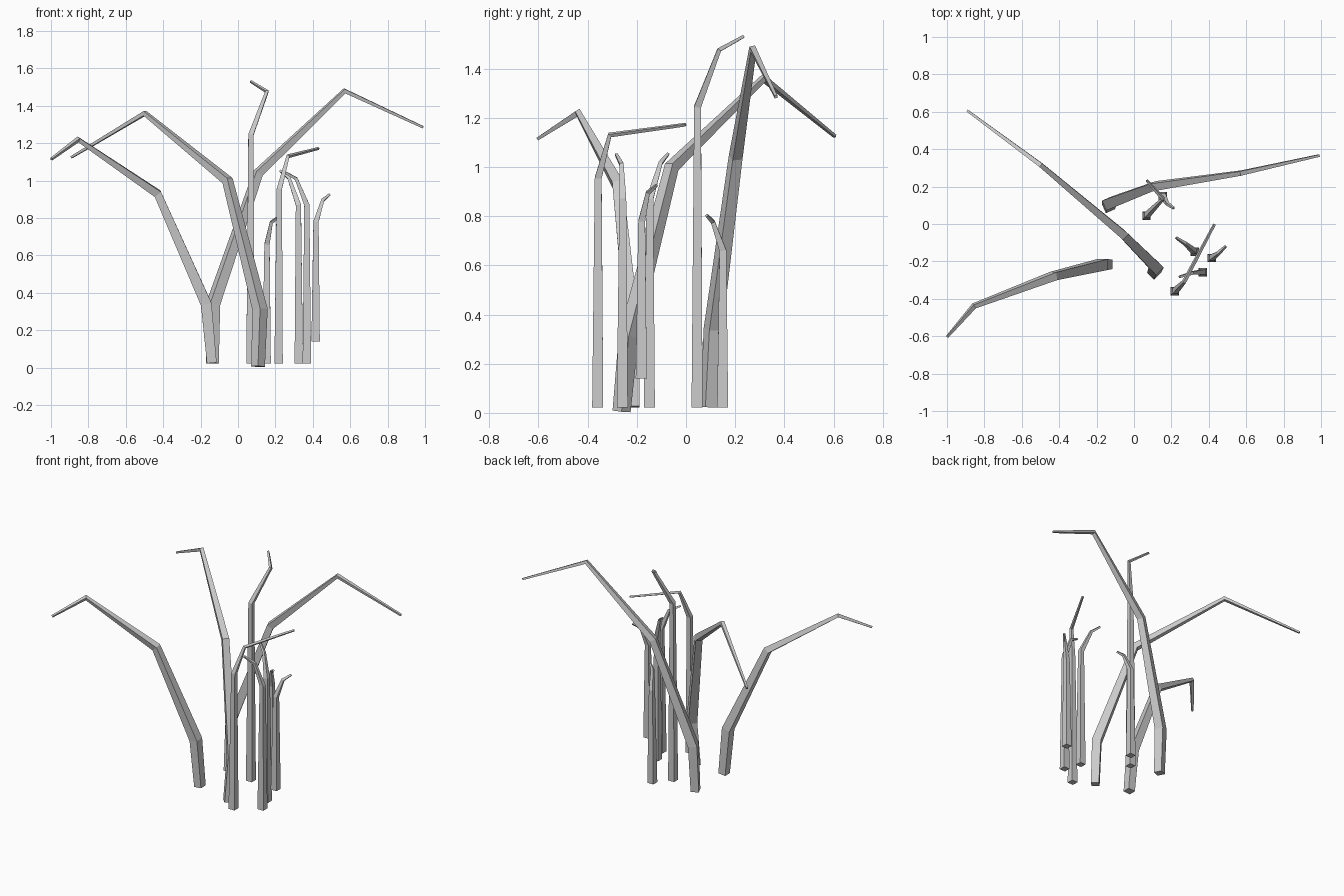
import bpy, bmesh
from mathutils import Vector


def limb(name, points, widths, side):
    """Square, tapering limb swept along a bent path, capped at both ends."""
    pts = [Vector(p) for p in points]
    dirs = [(b - a).normalized() for a, b in zip(pts, pts[1:])]
    tangents = [dirs[0]] + [(a + b).normalized() for a, b in zip(dirs, dirs[1:])] + [dirs[-1]]
    u = Vector(side)
    u = (u - tangents[0] * u.dot(tangents[0])).normalized()
    bm = bmesh.new()
    rings = []
    for i, (p, t, w) in enumerate(zip(pts, tangents, widths)):
        if i:  # carry the section round the bend without twist
            u = tangents[i - 1].rotation_difference(t) @ u
        v = t.cross(u)
        rings.append([bm.verts.new(p + (u * a + v * b) * w / 2)
                      for a, b in ((-1, -1), (1, -1), (1, 1), (-1, 1))])
    for r, s in zip(rings, rings[1:]):
        for k in range(4):
            n = (k + 1) % 4
            bm.faces.new((r[k], r[n], s[n], s[k]))
    bm.faces.new(rings[0][::-1])
    bm.faces.new(rings[-1])
    bmesh.ops.recalc_face_normals(bm, faces=bm.faces)
    me = bpy.data.meshes.new(name)
    bm.to_mesh(me)
    bm.free()
    ob = bpy.data.objects.new(name, me)
    bpy.context.collection.objects.link(ob)
    return ob


# Three large arching branches: path, then sideways direction of the section
branch_widths = (0.052, 0.058, 0.043, 0.024, 0.012)
limb("right_branch",
     [(-0.137, 0.092, 0.023), (-0.133, 0.11, 0.34), (0.108, 0.202, 1.04),
      (0.57, 0.272, 1.48), (0.99, 0.366, 1.285)], branch_widths, (-0.4, 0.9, 0))
limb("back_left_branch",
     [(0.107, -0.262, 0.006), (0.118, -0.233, 0.31), (-0.056, -0.058, 1.0),
      (-0.498, 0.315, 1.36), (-0.89, 0.605, 1.125)], branch_widths, (0.7, 0.7, 0))
limb("front_left_branch",
     [(-0.14, -0.215, 0.025), (-0.17, -0.217, 0.34), (-0.43, -0.278, 0.93),
      (-0.855, -0.438, 1.22), (-0.998, -0.602, 1.115)], branch_widths, (0, 1, 0))

# Upright reeds: base, then the shoulder, elbow and tip
stems = [
    [(0.067, 0.045, 0.022), (0.069, 0.047, 1.245), (0.155, 0.135, 1.476), (0.068, 0.233, 1.53)],
    [(0.153, 0.149, 0.022), (0.155, 0.15, 0.66), (0.178, 0.109, 0.777), (0.213, 0.084, 0.803)],
    [(0.217, -0.359, 0.022), (0.221, -0.357, 0.955), (0.267, -0.31, 1.13), (0.43, -0.002, 1.172)],
    [(0.325, -0.149, 0.022), (0.323, -0.147, 0.87), (0.272, -0.104, 1.015), (0.225, -0.073, 1.053)],
    [(0.368, -0.259, 0.022), (0.368, -0.257, 0.87), (0.311, -0.262, 1.01), (0.242, -0.283, 1.05)],
    [(0.415, -0.182, 0.14), (0.417, -0.18, 0.78), (0.453, -0.155, 0.895), (0.49, -0.119, 0.925)],
]
for i, path in enumerate(stems, 1):
    limb(f"reed_{i}", path, (0.045, 0.028, 0.017, 0.011), (1, 0, 0))
